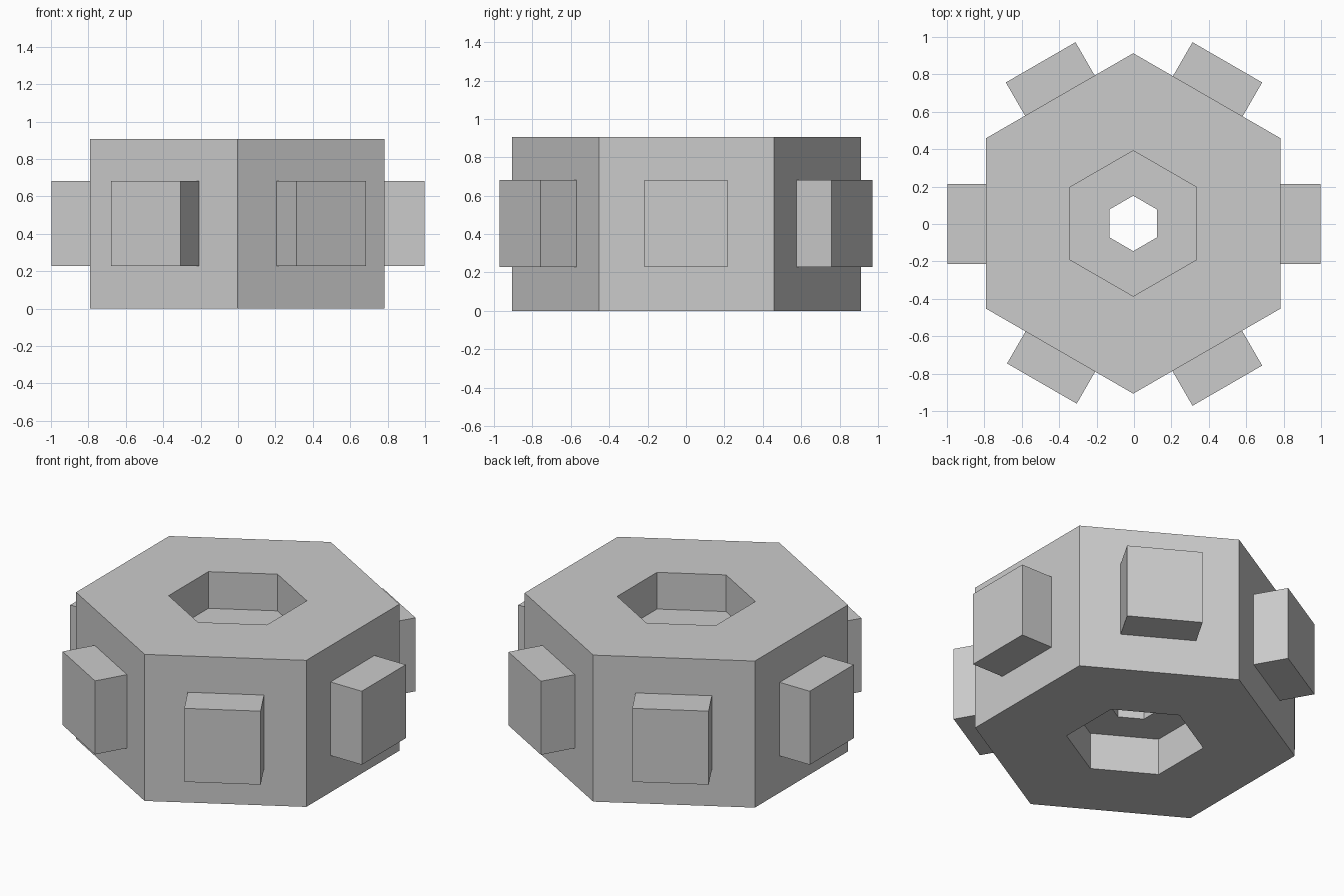
import bpy, bmesh
from math import radians, cos, sin
from mathutils import Matrix, Vector

if "Cube" in bpy.data.objects:
    bpy.data.objects.remove(bpy.data.objects["Cube"])

CENTRE = Vector((-0.004, 0.003, 0))


def make_object(name, bm):
    bmesh.ops.recalc_face_normals(bm, faces=bm.faces)
    mesh = bpy.data.meshes.new(name)
    bm.to_mesh(mesh)
    bm.free()
    obj = bpy.data.objects.new(name, mesh)
    bpy.context.collection.objects.link(obj)
    return obj


# Hexagonal body: closed (radius, height) profile with stepped bore, swept in six flats
profile = [(0.91, 0), (0.91, 0.907), (0.389, 0.907), (0.389, 0.68),
           (0.148, 0.68), (0.148, 0.228), (0.389, 0.228), (0.389, 0)]
bm = bmesh.new()
rings = []
for r, z in profile:
    rings.append([bm.verts.new(CENTRE + Vector((r * cos(radians(30 + 60 * k)),
                                                r * sin(radians(30 + 60 * k)), z)))
                  for k in range(6)])
for i, ring in enumerate(rings):
    nxt = rings[(i + 1) % len(rings)]
    for k in range(6):
        j = (k + 1) % 6
        bm.faces.new((ring[k], ring[j], nxt[j], nxt[k]))
make_object("hex_body", bm)

# Six square teeth, one on each flat; the front left one sits slightly deeper
for k in range(6):
    inner, outer = 0.78, (0.985 if k == 4 else 0.998)
    bm = bmesh.new()
    bmesh.ops.create_cube(bm, size=1, matrix=(
        Matrix.Rotation(radians(60 * k), 4, 'Z')
        @ Matrix.Translation(((inner + outer) / 2, 0, 0.455))
        @ Matrix.Diagonal((outer - inner, 0.43, 0.455, 1))))
    make_object(f"side_tooth_{k + 1}", bm)
